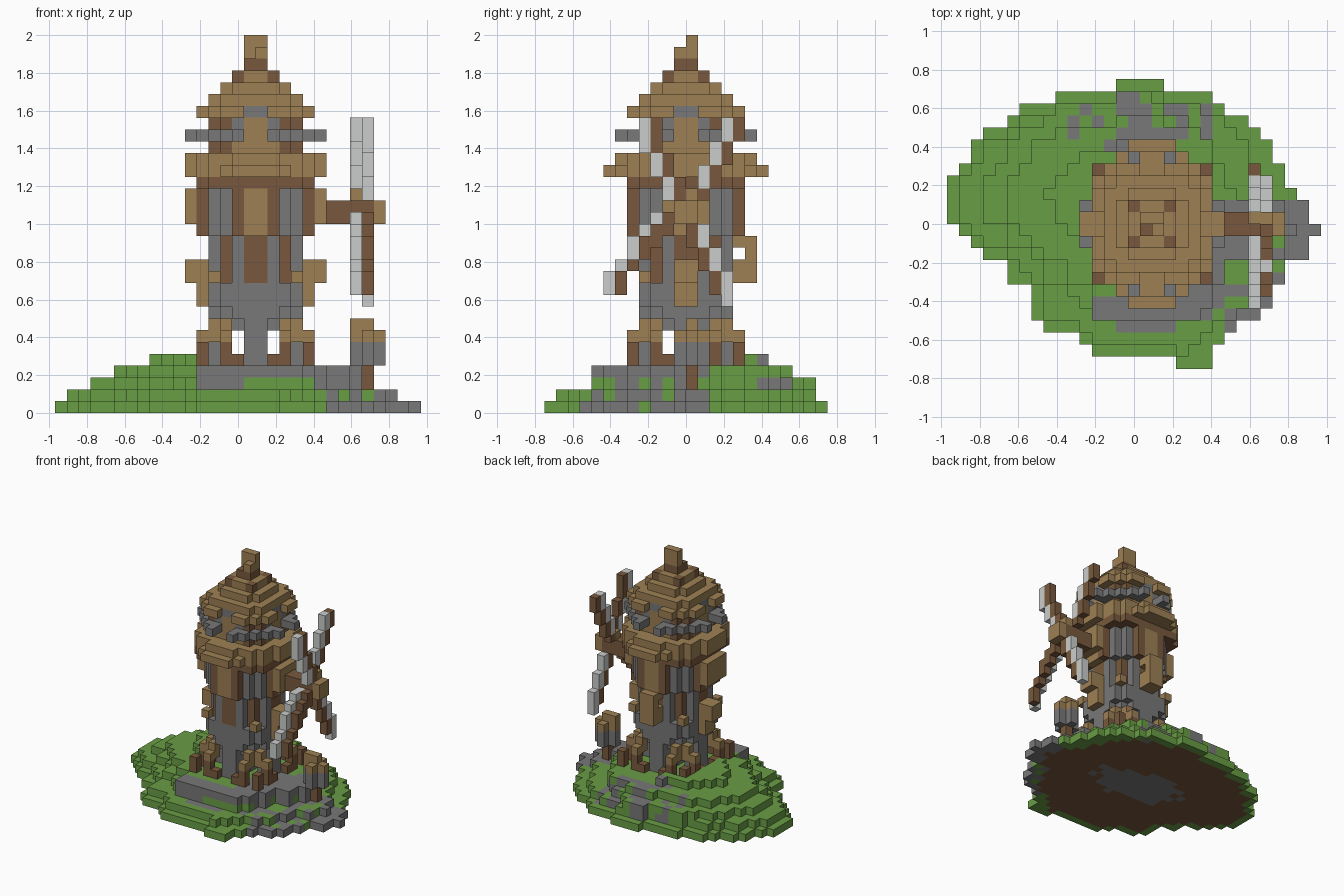
import bpy, bmesh, random
from math import hypot

random.seed(4)
U = 1 / 16            # block size
CENTRE_X = 1.5 * U    # tower axis

cube = bpy.data.objects.get("Cube")
if cube:
    bpy.data.objects.remove(cube, do_unlink=True)


def linear(v):
    v /= 255
    return v / 12.92 if v < 0.04045 else ((v + 0.055) / 1.055) ** 2.4


def material(name, *rgb):
    mat = bpy.data.materials.new(name)
    mat.use_nodes = True
    col = [linear(c) for c in rgb] + [1]
    mat.diffuse_color = col
    bsdf = mat.node_tree.nodes["Principled BSDF"]
    bsdf.inputs["Base Color"].default_value = col
    bsdf.inputs["Roughness"].default_value = 0.9
    return mat


MATS = [material("grass_green", 105, 157, 69), material("stone_grey", 120, 120, 120),
        material("plank_brown", 157, 128, 84), material("dark_wood", 120, 89, 61),
        material("sail_white", 203, 206, 204)]
GRASS, STONE, PLANK, DARK, SAIL = range(5)

SIDES = {  # neighbour direction -> corners of the shared face
    (1, 0, 0): ((1, 0, 0), (1, 1, 0), (1, 1, 1), (1, 0, 1)),
    (-1, 0, 0): ((0, 1, 0), (0, 0, 0), (0, 0, 1), (0, 1, 1)),
    (0, 1, 0): ((1, 1, 0), (0, 1, 0), (0, 1, 1), (1, 1, 1)),
    (0, -1, 0): ((0, 0, 0), (1, 0, 0), (1, 0, 1), (0, 0, 1)),
    (0, 0, 1): ((0, 0, 1), (1, 0, 1), (1, 1, 1), (0, 1, 1)),
    (0, 0, -1): ((0, 1, 0), (1, 1, 0), (1, 0, 0), (0, 0, 0)),
}


def build(name, cells):
    """Make one object from the outer faces of coloured blocks."""
    bm = bmesh.new()
    verts = {}

    def vert(p):
        if p not in verts:
            verts[p] = bm.verts.new((CENTRE_X + p[0] * U, p[1] * U, p[2] * U))
        return verts[p]

    for cell, colour in cells.items():
        for step, corners in SIDES.items():
            if tuple(c + s for c, s in zip(cell, step)) in cells:
                continue
            face = bm.faces.new([vert(tuple(c + o for c, o in zip(cell, cor))) for cor in corners])
            face.material_index = colour
    mesh = bpy.data.meshes.new(name)
    bm.to_mesh(mesh)
    bm.free()
    for mat in MATS:
        mesh.materials.append(mat)
    bpy.context.collection.objects.link(bpy.data.objects.new(name, mesh))


# Tower: colour of a block by distance from the axis (x, y) and level
def tower_block(x, y, k):
    p, q, r = max(x, y), min(x, y), hypot(x, y)
    if k < 7:                                   # stalk, stone piers and ring of legs
        if q < 1 and p < 4 and p != 1.5:
            return STONE
        if (p, q) == (4.5, 2.5):
            return PLANK if k == 6 else DARK
        if p == q == 4.5 and k < 6:
            return DARK
        if (p, q) == (3.5, 2.5) and k == 6:
            return PLANK
        return DARK if k == 4 and (p, q) == (4.5, 1.5) else None
    if k == 7:
        if (p, q) == (3.5, 2.5):
            return PLANK
        return STONE if r < 3.2 or r < 3.6 and q < 1 else None
    if k == 8:
        return STONE if r < 4 else None
    if k < 11:
        if x == 4.5 and q == 0.5:
            return PLANK
        return STONE if r < 4.4 else None
    if k < 15:                                  # lower walls with side bays
        if k < 13 and (x > 4 and y < 1 and x < 6 or p == q == 3.5 and k == 11):
            return PLANK
        if r < 4.2:
            return STONE if q == 1.5 else DARK
    elif k < 20:                                # main walls
        if k == 19:
            return DARK if p < 5 and q < 4 else None
        if x == 5.5 and y < 2 and k > 15:
            return PLANK
        if r < 4.9:
            return STONE if p < 4 else PLANK if q < 1 else DARK
    elif k == 20:                               # eaves
        return PLANK if hypot(x, y * 0.85) < 5.8 else None
    elif k == 21:
        return PLANK if r < 5.8 else None
    elif k == 23:                               # stone gallery
        if q < 1:
            return PLANK if p < 4 else None
        return STONE if r < 5.2 or (p, q) == (5.5, 1.5) else None
    elif k < 25:
        if r < 4.4:
            return DARK if q == 2.5 else STONE if q == 1.5 and k == 24 else PLANK
    elif k < 28:                                # stepped roof with stone vents
        if k == 25 and q < 1 and p > 3:
            return STONE if p < 4 else None
        return PLANK if r < {25: 5.2, 26: 4.4, 27: 3}[k] else None
    elif k == 28:
        return None if p > 2 else DARK if q > 1 else PLANK
    elif p < 1:
        return DARK if k == 29 else PLANK
    return None


def tower_part(name, low, high, extra=()):
    cells = {}
    for k in range(low, high):
        for a in range(-8, 8):
            for b in range(-8, 8):
                colour = tower_block(abs(a + 0.5), abs(b + 0.5), k)
                notch = b < 0 and (k == 31 or k == 30 and a < 0)
                if colour is not None and not notch:
                    cells[a, b, k] = colour
    cells.update(extra)
    build(name, cells)


# Hoist bracket on the back wall
bracket = {(a, 5, k): PLANK for a in (-1, 0) for k in range(11, 15)}
bracket.update({(a, 4, k): PLANK for a in (-1, 0) for k in (11, 12, 14)})
tower_part("tower_legs", 4, 7)
tower_part("tower_body", 7, 20, bracket)
tower_part("tower_gallery", 20, 25)
tower_part("tower_roof", 25, 32)

# Hill: first and last block of each row, front to back
LEFT = (19, 12, 11, 8, 7, 7, 7, 5, 5, 3, 2, 1, 0, 0, 0, 0, 1, 2, 2, 3, 5, 6, 9, 14)
RIGHT = (22, 22, 23, 24, 26, 27, 27, 28, 28, 30, 30, 31, 30, 30, 29, 28, 28, 27, 27, 26, 25, 23, 22, 18)
INSETS = ((0, 0, 0, 0), (1, 2, 1, 1), (3, 5, 3, 1), (5, 5, 3, 3), (9, 12, 8, 5))


def in_base(i, j):
    return 0 <= j < len(LEFT) and LEFT[j] <= i < RIGHT[j]


def ground_colour(a, b, k):
    """Stone path at the front and right, rubble at the back, grass elsewhere."""
    r = hypot(a + 0.5, b + 0.5)
    path = b < 1 and a > -6 and r < (10 if k == 3 else 9) and (a > 1 or b < -6)
    if path or a > 5 and b < 2:
        worn = k < 3 and a < 11 and random.random() < 0.4
        return GRASS if worn else STONE
    rubble = b > 5 and -9 < a < 5 and r < 11.5
    return STONE if rubble and random.random() < 0.4 else GRASS


hill = {(-9, 2, 4): GRASS}
for k, (l, r, f, b) in enumerate(INSETS):
    for j in range(24):
        for i in range(31):
            inside = all(in_base(*c) for c in ((i - l, j), (i + r, j), (i, j - f), (i, j + b)))
            if inside and (k < 4 or 5 < max(abs(i - 16.5), abs(j - 11.5)) < 8):
                hill[i - 17, j - 12, k] = GRASS
for a, b, k in hill:
    buried = all((a + s[0], b + s[1], k + s[2]) in hill for s in SIDES if s[2] >= 0)
    if buried:
        rock = hypot((a + 2) / 6, b / 3) < random.uniform(0.8, 1.2)
        hill[a, b, k] = STONE if rock else DARK
    else:
        hill[a, b, k] = ground_colour(a, b, k)
build("hill", hill)

# Axle and hub
axle = {(a, b, k): DARK for a in range(6, 10) for b in (-1, 0) for k in (16, 17)}
axle.update({(10, b, k): PLANK for b in (-1, 0) for k in (16, 17)})
axle.update({(a, 0, 18): PLANK for a in (8, 9)})
build("axle", axle)

# Sails: each run is (y block, lowest level, top level)
steep_top = [(-4, 22, 24), (-3, 20, 21), (-2, 18, 19)]
steep_low = [(-1 - b, 33 - hi, 33 - lo) for b, lo, hi in steep_top]
slant_top = [(3, 23, 24), (2, 21, 22), (1, 19, 20), (0, 18, 18)]
slant_low = [(-7, 10, 11), (-6, 12, 12), (-5, 13, 14), (-4, 14, 15), (-3, 15, 16), (-2, 16, 16)]


def sail(name, runs, cloth_x, spar_x, side):
    spars, cloth = {}, {}
    for b, lo, hi in runs:
        for k in range(lo, hi + 1):
            cloth[cloth_x, b, k] = SAIL
            if k > 9:                           # the lowest tip is bare cloth
                spars[spar_x, b + side, k] = DARK
    build(name, {**spars, **cloth})


sail("sail_front_upper", steep_top, 9, 9, 1)
sail("sail_back_lower", steep_low, 9, 9, -1)
sail("sail_back_upper", slant_top, 8, 8, 1)
sail("sail_front_lower", slant_low, 8, 9, 1)

# Round barrel on a post
barrel = {(a, b, k): PLANK if k == 6 else STONE
          for a in (8, 9, 10) for b in (-1, 0, 1) for k in (4, 5, 6) if a == 9 or b == 0}
barrel.update({(a, 0, 7): PLANK for a in (8, 9)})
barrel.update({(9, 0, k): DARK for k in (2, 3)})
build("barrel", barrel)
